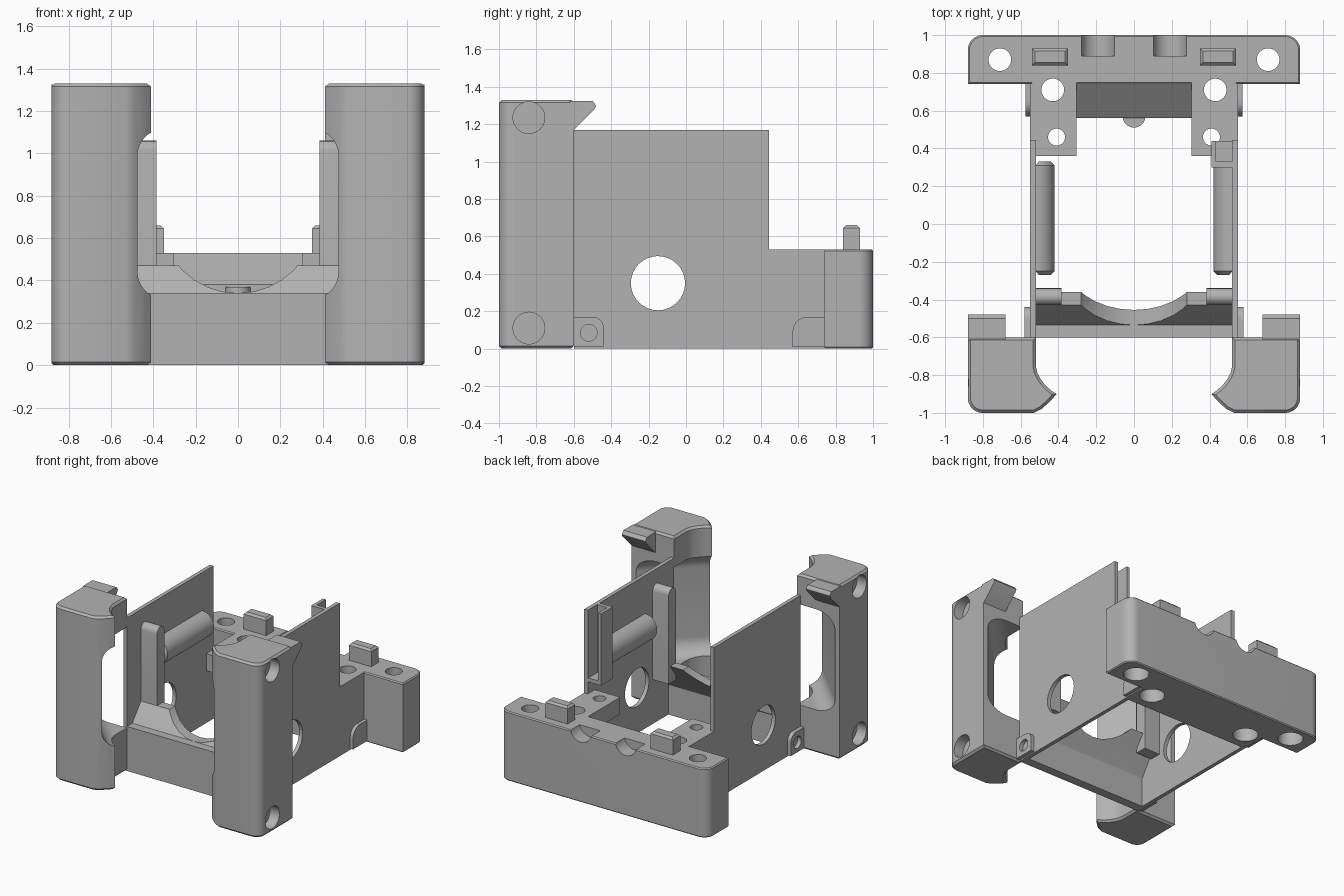
import bpy, bmesh, math
from mathutils import Vector

cube = bpy.data.objects.get("Cube")
if cube:
    bpy.data.objects.remove(cube)

grey = bpy.data.materials.new("matte_grey")
grey.use_nodes = True
grey.diffuse_color = (0.45, 0.45, 0.45, 1)
grey.node_tree.nodes["Principled BSDF"].inputs["Base Color"].default_value = grey.diffuse_color

AXES = {
    "x": (Vector((0, 1, 0)), Vector((0, 0, 1)), Vector((1, 0, 0))),
    "y": (Vector((1, 0, 0)), Vector((0, 0, 1)), Vector((0, 1, 0))),
    "z": (Vector((1, 0, 0)), Vector((0, 1, 0)), Vector((0, 0, 1))),
    "diagonal": (Vector((1, -1, 0)).normalized(), Vector((0, 0, 1)), Vector((1, 1, 0)).normalized()),
}


def prism(name, points, axis, start, end, bevel=0):
    """Extrude a 2D outline along an axis, optionally chamfering both end caps."""
    u, v, w = AXES[axis]
    bm = bmesh.new()
    low = [bm.verts.new(u * a + v * b + w * start) for a, b in points]
    high = [bm.verts.new(u * a + v * b + w * end) for a, b in points]
    caps = [bm.faces.new(low), bm.faces.new(high)]
    n = len(points)
    for i in range(n):
        j = (i + 1) % n
        bm.faces.new((low[i], low[j], high[j], high[i]))
    bmesh.ops.recalc_face_normals(bm, faces=bm.faces)
    if bevel:
        edges = [e for f in caps for e in f.edges]
        bmesh.ops.bevel(bm, geom=edges, offset=bevel, segments=1, affect="EDGES")
    mesh = bpy.data.meshes.new(name)
    bm.to_mesh(mesh)
    bm.free()
    mesh.materials.append(grey)
    obj = bpy.data.objects.new(name, mesh)
    bpy.context.collection.objects.link(obj)
    return obj


def box(name, x, y, z, bevel=0):
    return prism(name, [(x[0], y[0]), (x[1], y[0]), (x[1], y[1]), (x[0], y[1])], "z", z[0], z[1], bevel)


def arc(cx, cy, r, a0, a1, steps=10):
    angles = [math.radians(a0 + (a1 - a0) * i / steps) for i in range(steps + 1)]
    return [(cx + r * math.cos(a), cy + r * math.sin(a)) for a in angles]


def rounded(x0, y0, x1, y1, r):
    return (arc(x1 - r, y1 - r, r, 0, 90) + arc(x0 + r, y1 - r, r, 90, 180)
            + arc(x0 + r, y0 + r, r, 180, 270) + arc(x1 - r, y0 + r, r, 270, 360))


def rod(cx, cy, r, axis, start, end):
    return prism("cutter", arc(cx, cy, r, 0, 348.75, 31), axis, start, end)


def finish(obj, cutters=(), mirror=False):
    """Cut, mirror across the middle, bake and smooth one part."""
    for c in cutters:
        m = obj.modifiers.new("cut", "BOOLEAN")
        m.object, m.operation, m.solver = c, "DIFFERENCE", "EXACT"
    if mirror:
        m = obj.modifiers.new("mirror", "MIRROR")
        m.use_mirror_merge = False
    graph = bpy.context.evaluated_depsgraph_get()
    graph.update()
    baked = bpy.data.meshes.new_from_object(obj.evaluated_get(graph))
    obj.modifiers.clear()
    obj.data = baked
    bpy.ops.object.select_all(action="DESELECT")
    obj.select_set(True)
    bpy.context.view_layer.objects.active = obj
    bpy.ops.object.shade_smooth_by_angle(angle=math.radians(30))
    for c in cutters:
        bpy.data.objects.remove(c)


# Front pillars: hollowed by a diagonal slot, with blind sockets on the outside
footprint = ([(0.88, -0.6), (0.52, -0.6), (0.52, -0.75), (0.513, -0.785), (0.495, -0.82),
              (0.47, -0.853), (0.44, -0.88), (0.41, -0.9), (0.445, -0.94), (0.49, -0.98), (0.53, -1)]
             + arc(0.8, -0.92, 0.08, 270, 360))
pillars = prism("front_pillars", footprint, "z", 0, 1.33, 0.015)
finish(pillars, [prism("cutter", rounded(0.5, 0.33, 1.02, 1.1, 0.12), "diagonal", -1, 1),
                 rod(-0.84, 1.235, 0.085, "x", 0.8, 1),
                 rod(-0.84, 0.11, 0.085, "x", 0.8, 1)], True)

# Hooks behind the pillar tops
hook = [(-0.62, 1.15), (-0.6, 1.17), (-0.49, 1.28), (-0.48, 1.3), (-0.5, 1.325), (-0.62, 1.325)]
finish(prism("pillar_hooks", hook, "x", 0.68, 0.88), (), True)

# Stepped side walls with a round window
wall = [(-0.6, 0), (0.745, 0), (0.745, 0.53), (0.445, 0.53), (0.445, 1.17), (-0.6, 1.17)]
finish(prism("side_walls", wall, "x", 0.52, 0.55), [rod(-0.15, 0.35, 0.145, "x", 0.4, 0.7)], True)

# Small bosses low on the outside of the walls
front_boss = [(-0.6, 0.01), (-0.44, 0.01)] + arc(-0.5, 0.11, 0.06, 0, 90) + [(-0.6, 0.17)]
finish(prism("front_bosses", front_boss, "x", 0.54, 0.58), [rod(-0.52, 0.085, 0.045, "x", 0.5, 0.7)], True)
rear_boss = [(0.745, 0.01), (0.745, 0.17)] + arc(0.65, 0.09, 0.08, 90, 180) + [(0.57, 0.01)]
finish(prism("rear_bosses", rear_boss, "x", 0.54, 0.575), (), True)

# Half-round rails and upright posts on the inside of the walls
rail = prism("inner_rails", arc(0.52, 0.78, 0.1, 90, 270, 16), "y", -0.27, 0.33, 0.02)
finish(rail, (), True)
post = [(-0.43, 0.34), (-0.34, 0.34)] + arc(-0.385, 1.015, 0.045, 0, 180)
finish(prism("inner_posts", post, "x", 0.385, 0.525), (), True)

# Pocket at the rear of one wall
finish(box("pocket_plate", (0.41, 0.435), (0.3, 0.44), (0.62, 1.17)))
finish(box("pocket_web", (0.43, 0.525), (0.3, 0.33), (0.62, 1.17)))
finish(box("pocket_floor", (0.43, 0.525), (0.32, 0.44), (0.62, 0.65)))

# Front wall and the leaning saddle above it
finish(box("front_wall", (-0.53, 0.53), (-0.6, -0.53), (0, 0.34)))
saddle = [(-0.535, 0.22), (-0.535, 0.34), (-0.43, 0.47), (-0.36, 0.47), (-0.455, 0.34)]
finish(prism("front_saddle", saddle, "x", -0.525, 0.525), [rod(0, 0.71, 0.37, "y", -0.7, -0.2)])


def screw_cutters(sides=(1, -1)):
    """Through holes with wide counterbores from below."""
    result = []
    for s in sides:
        for x, y, r in ((0.71, 0.87, 0.06), (0.43, 0.71, 0.06), (0.41, 0.46, 0.045)):
            result.append(rod(s * x, y, r, "z", -0.1, 0.7))
        for x, y in ((0.71, 0.87), (0.43, 0.71)):
            result.append(rod(s * x, y, 0.09, "z", -0.1, 0.12))
    return result


# Rear crossbar with two cable grooves in its back edge
outline = [(-0.88, 0.74), (0.88, 0.74)] + arc(0.8, 0.92, 0.08, 0, 90) + arc(-0.8, 0.92, 0.08, 90, 180)
bar = prism("rear_crossbar", outline, "z", 0, 0.53, 0.008)
grooves = [rod(s * 0.19, 0.55, 0.09, "y", 0.89, 1.1) for s in (1, -1)]
finish(bar, screw_cutters() + grooves)

# Sloped middle of the crossbar and the forked mounts beside it
slope = [(0.56, 0), (0.75, 0), (0.75, 0.53), (0.56, 0.38)]
finish(prism("crossbar_slope", slope, "x", -0.31, 0.31))
finish(prism("crossbar_nub", arc(0, 0.57, 0.06, 180, 360), "z", 0.25, 0.37))
mount = [(0.56, 0), (0.75, 0), (0.75, 0.53), (0.36, 0.53), (0.36, 0.4), (0.56, 0.4)]
finish(prism("rear_mounts", mount, "x", 0.305, 0.54), screw_cutters((1,)), True)

# Locating tabs on the crossbar
finish(box("locating_tabs", (0.35, 0.54), (0.84, 0.93), (0.515, 0.66), 0.015), (), True)
